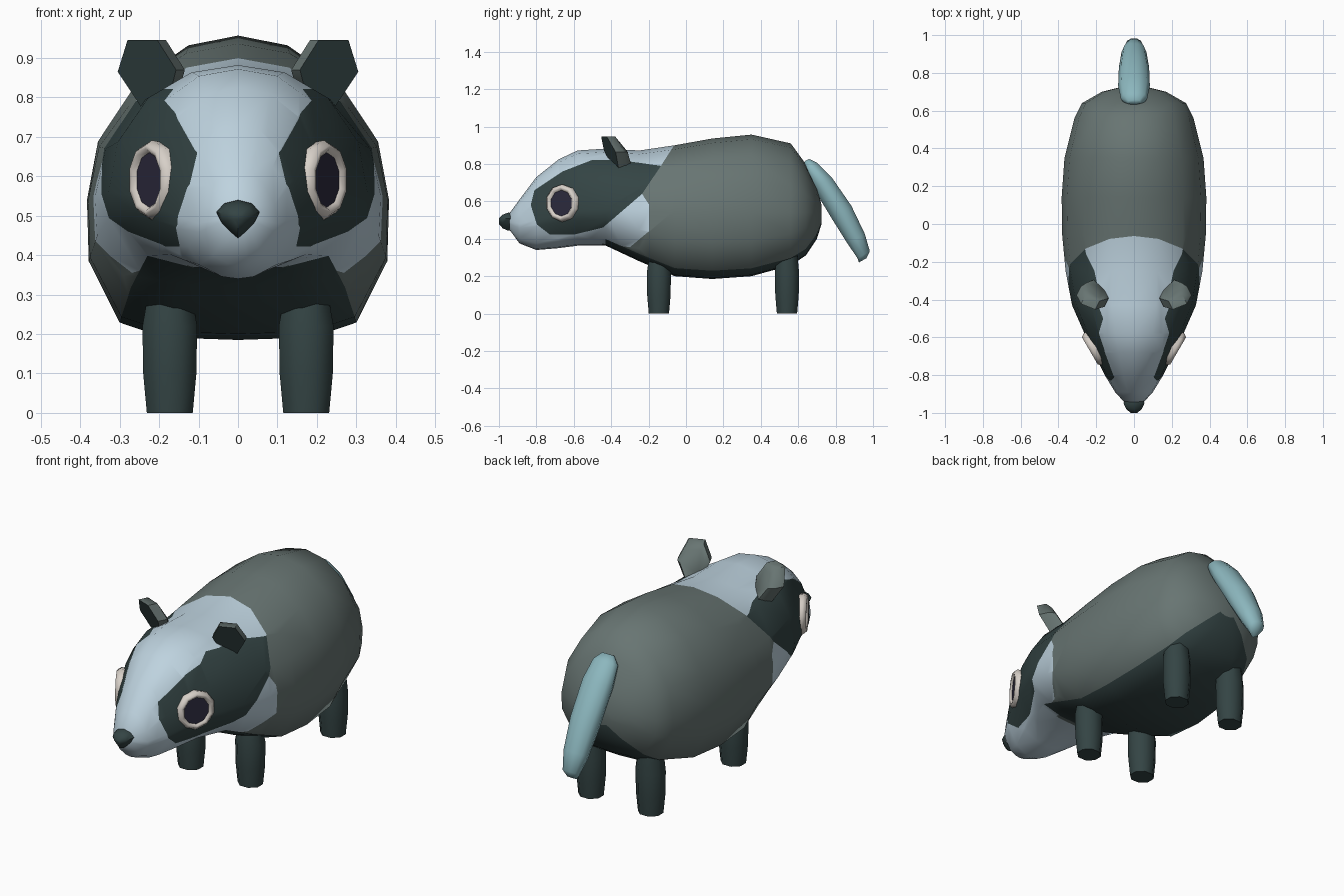
import bpy, bmesh, math
from mathutils import Vector

if "Cube" in bpy.data.objects:
    bpy.data.objects.remove(bpy.data.objects["Cube"])

def mat(name, rgb):
    m = bpy.data.materials.new(name)
    m.diffuse_color = (*rgb, 1)
    m.use_nodes = True
    m.node_tree.nodes["Principled BSDF"].inputs["Base Color"].default_value = m.diffuse_color
    return m

GREY = mat("fur_grey", (.138, .178, .17))
LIGHT = mat("fur_pale", (.515, .65, .737))
DARK = mat("fur_dark", (.034, .058, .058))
RING = mat("eye_ring", (.68, .63, .578))
PUPIL = mat("pupil", (.026, .024, .048))
TAIL = mat("tail_blue", (.262, .473, .515))

def loft(bm, rings, start=True, end=True):
    """Skin closed rings of points, capping the ends."""
    vs = [[bm.verts.new(p) for p in r] for r in rings]
    n = len(vs[0])
    for a, b in zip(vs, vs[1:]):
        for i in range(n):
            j = (i + 1) % n
            bm.faces.new((a[i], a[j], b[j], b[i]))
    if start:
        bm.faces.new(vs[0][::-1])
    if end:
        bm.faces.new(vs[-1])

def finish(bm, name, mats, angle=45):
    bmesh.ops.recalc_face_normals(bm, faces=bm.faces)
    me = bpy.data.meshes.new(name)
    bm.to_mesh(me)
    bm.free()
    for m in mats:
        me.materials.append(m)
    ob = bpy.data.objects.new(name, me)
    bpy.context.collection.objects.link(ob)
    bpy.context.view_layer.objects.active = ob
    ob.select_set(True)
    bpy.ops.object.shade_smooth_by_angle(angle=math.radians(angle))
    ob.select_set(False)
    return ob

# ---- body and head: y, top, bottom, half width, widest z, upper and lower roundness
STATIONS = [
    (-.945, .535, .45, .05, .49, 2, 2), (-.89, .61, .375, .10, .48, 2, 2),
    (-.80, .73, .34, .155, .50, 2.1, 2), (-.68, .825, .35, .215, .53, 2.2, 2.1),
    (-.58, .872, .363, .262, .55, 2.2, 2.2), (-.43, .882, .364, .328, .56, 2.1, 2.6),
    (-.25, .872, .28, .362, .55, 2, 3.2), (-.06, .90, .20, .38, .54, 2, 3.7),
    (.14, .936, .185, .383, .54, 2, 3.8), (.35, .957, .20, .368, .54, 2, 3.8),
    (.56, .91, .258, .315, .54, 2, 3.4), (.64, .80, .31, .275, .54, 2, 3),
    (.70, .67, .40, .17, .54, 2, 2.4), (.725, .58, .48, .07, .53, 2, 2)]
UP, LOW = (90, 70, 47, 22, 0), (12, 51, 75, 90)

def body_ring(y, top, bot, hw, mid, qu, ql):
    half = []
    for a in UP + LOW:
        upper = len(half) < len(UP)
        q, h = (qu, top - mid) if upper else (ql, bot - mid)
        c, s = abs(math.cos(math.radians(a))), math.sin(math.radians(a))
        half.append((0 if a == 90 else hw * c ** (2 / q), y, mid + h * s ** (2 / q)))
    return half + [(-x, yy, z) for x, yy, z in half[-2:0:-1]]

# colour regions as outlines in (y, z)
PALE_AREA = [(.13, 1.2), (-.06, .905), (-.134, .79), (-.235, .64), (-.198, .583),
             (-.198, .44), (-.3, .355), (-.45, .375), (-.47, 0), (-1.2, 0), (-1.2, 1.2)]
MASK_AREA = [(-.83, .58), (-.81, .66), (-.66, .76), (-.5, .822), (-.35, .82),
             (-.134, .79), (-.235, .64), (-.444, .46), (-.60, .422), (-.727, .422), (-.797, .476)]

def inside(p, poly):
    hit = False
    for (y1, z1), (y2, z2) in zip(poly, poly[1:] + poly[:1]):
        if (z1 > p.z) != (z2 > p.z) and p.y < (y2 - y1) * (p.z - z1) / (z2 - z1) + y1:
            hit = not hit
    return hit

def cut(bm, poly):
    """Cut the faces crossed by each outline edge along that edge."""
    for (y1, z1), (y2, z2) in zip(poly, poly[1:] + poly[:1]):
        faces = []
        for f in bm.faces:
            ys, zs = [v.co.y for v in f.verts], [v.co.z for v in f.verts]
            if (max(ys) > min(y1, y2) and min(ys) < max(y1, y2)
                    and max(zs) > min(z1, z2) and min(zs) < max(z1, z2)):
                faces.append(f)
        geom = faces + list({e for f in faces for e in f.edges}) + list({v for f in faces for v in f.verts})
        if faces:
            bmesh.ops.bisect_plane(bm, geom=geom, dist=1e-5, plane_co=(0, y1, z1),
                                   plane_no=(0, z2 - z1, y1 - y2))

bm = bmesh.new()
loft(bm, [body_ring(*s) for s in STATIONS])
# belly strip: the lowest two rows of faces on either side
belly = bm.faces.layers.int.new("belly")
n = 2 * (len(UP) + len(LOW)) - 2
for i, f in enumerate(list(bm.faces)[:n * (len(STATIONS) - 1)]):
    if 6 <= i % n <= 9 and f.calc_center_median().y > -.43:
        f[belly] = 1
cut(bm, PALE_AREA)
cut(bm, MASK_AREA)
for f in bm.faces:
    c = f.calc_center_median()
    if f[belly]:
        f.material_index = 2
    elif inside(c, MASK_AREA):
        f.material_index = 2
    elif inside(c, PALE_AREA):
        f.material_index = 1
finish(bm, "body", [GREY, LIGHT, DARK], 60)

# ---- tail: y, z, half width, half thickness
bm = bmesh.new()
d = Vector((0, .5, -.86))
nrm = Vector((0, .86, .5))
rings = []
for y, z, w, t in [(.645, .82, .035, .015), (.665, .785, .07, .045), (.73, .70, .084, .06),
                   (.83, .545, .08, .066), (.91, .40, .066, .056), (.95, .315, .045, .04),
                   (.945, .285, .022, .025)]:
    rings.append([Vector((w * math.cos(a), y, z)) + nrm * t * math.sin(a)
                  for a in (math.tau * k / 10 for k in range(10))])
loft(bm, rings)
finish(bm, "tail", [TAIL], 60)

# ---- nose: tapered rounded triangle
bm = bmesh.new()
OUT = [(0, .045), (.035, .036), (.055, .014), (.042, -.012), (.02, -.035),
       (0, -.052), (-.02, -.035), (-.042, -.012), (-.055, .014), (-.035, .036)]
loft(bm, [[(x * s, y, .495 + z * s) for x, z in OUT]
          for y, s in ((-.91, .9), (-.95, 1), (-.98, .75), (-1, .3))])
finish(bm, "nose", [DARK], 50)

for side, label in ((1, "right"), (-1, "left")):
    # ---- legs
    for part, y, top in (("front_leg", -.145, .30), ("hind_leg", .54, .36)):
        bm = bmesh.new()
        loft(bm, [[(side * .173 + r * math.cos(a), y + r * .93 * math.sin(a), z)
                   for a in (math.tau * (k + .5) / 8 for k in range(8))]
                  for z, r in ((0, .063), (.10, .073), (.22, .075), (top, .06))])
        finish(bm, f"{part}_{label}", [DARK], 50)

    # ---- ear: dark front plate with a thick grey shell behind
    bm = bmesh.new()
    prof = [(.245, .775), (.305, .865), (.28, .946), (.205, .946), (.157, .87), (.175, .80)]
    cx, cz = .228, .865
    rings = []
    for dx, dy, s in ((0, 0, 1), (-.022, .045, 1), (-.028, .065, .7)):
        rings.append([(side * (cx + (x - cx) * s + dx),
                       -.44 + (.93 - z) * .45 + (x - .22) * .4 + dy,
                       cz + (z - cz) * s) for x, z in prof])
    loft(bm, rings)
    bm.faces.ensure_lookup_table()
    bm.faces[-2].material_index = 1
    finish(bm, f"ear_{label}", [GREY, DARK], 50)

    # ---- eye: raised ring around a flat pupil
    no = Vector((side * .86, -.5, .05)).normalized()
    u = Vector((side * .5, .86, 0))
    v = Vector((0, 0, 1))
    c = Vector((side * .214, -.66, .59))

    def oval(ry, rz, depth, n=10):
        return [c + no * depth + u * ry * math.cos(a) + v * rz * math.sin(a)
                for a in (math.tau * (k + .5) / n for k in range(n))]
    bm = bmesh.new()
    loft(bm, [oval(.098, .097, -.03), oval(.102, .101, .005), oval(.088, .088, .023),
              oval(.075, .078, .023), oval(.066, .069, .012)], False, False)
    finish(bm, f"eye_ring_{label}", [RING], 60)
    bm = bmesh.new()
    bm.faces.new([bm.verts.new(p) for p in oval(.068, .071, .0125)])
    bm.normal_update()
    if bm.faces[:][0].normal.dot(no) < 0:
        bmesh.ops.reverse_faces(bm, faces=bm.faces[:])
    loft(bm, [oval(.068, .071, .0125), oval(.068, .071, .006)], False, True)
    bmesh.ops.remove_doubles(bm, verts=bm.verts, dist=1e-5)
    finish(bm, f"pupil_{label}", [PUPIL], 30)
